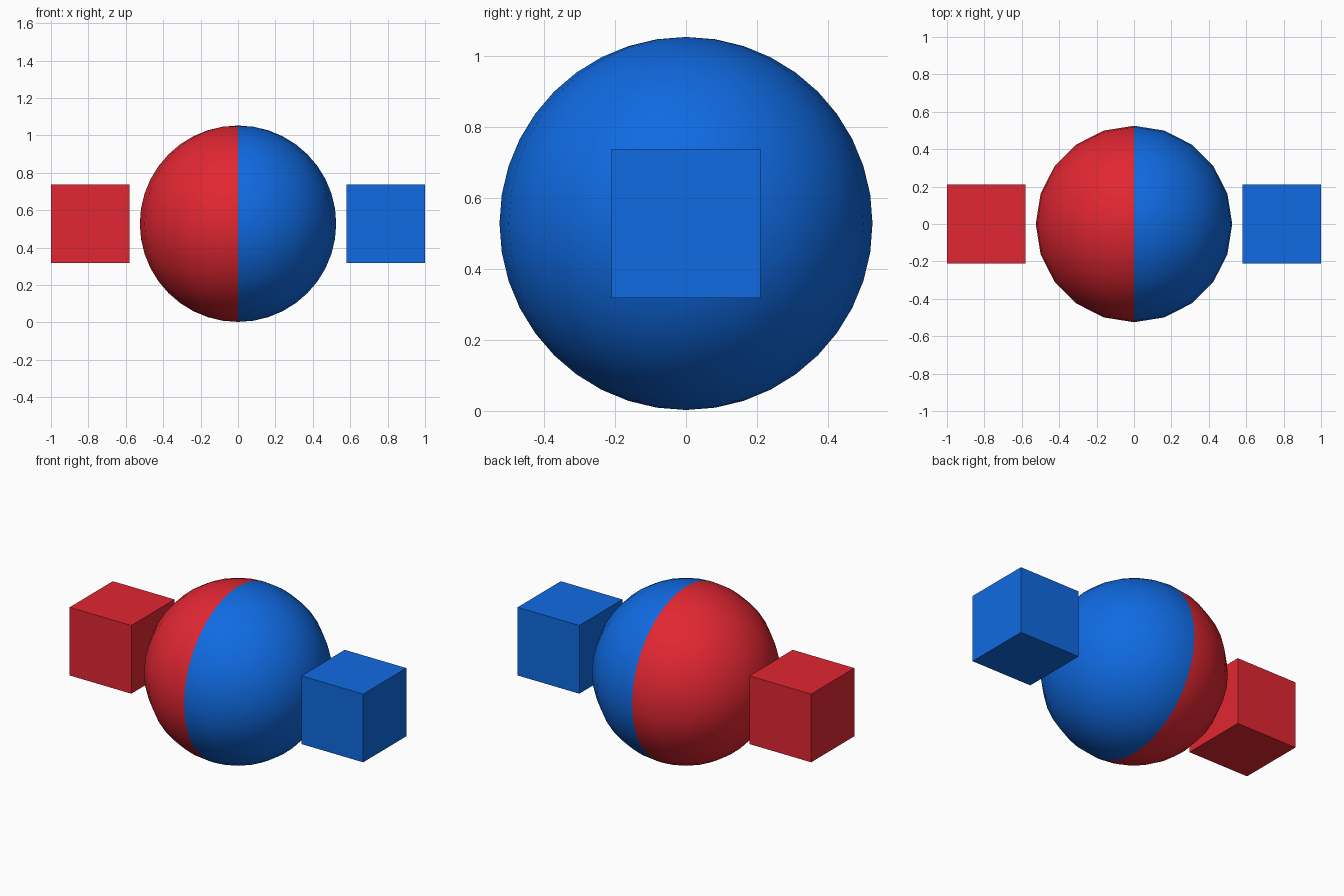
import bpy

if "Cube" in bpy.data.objects:
    bpy.data.objects.remove(bpy.data.objects["Cube"])

CENTRE_Z = 0.528
RADIUS = 0.525
CUBE = 0.42


def material(name, rgb):
    m = bpy.data.materials.new(name)
    m.diffuse_color = (*rgb, 1.0)
    m.use_nodes = True
    m.node_tree.nodes["Principled BSDF"].inputs["Base Color"].default_value = m.diffuse_color
    return m


red = material("red", (0.76, 0.02, 0.032))
blue = material("blue", (0.005, 0.145, 0.76))

# Ball: left half red, right half blue
bpy.ops.mesh.primitive_uv_sphere_add(segments=20, ring_count=20, radius=RADIUS,
                                     location=(0, 0, CENTRE_Z))
ball = bpy.context.object
ball.name = "two_colour_ball"
ball.data.materials.append(red)
ball.data.materials.append(blue)
for face in ball.data.polygons:
    face.material_index = 1 if face.center.x > 0 else 0
bpy.ops.object.shade_smooth()

# Floating cubes on either side
for side, name, mat in ((-1, "left_cube", red), (1, "right_cube", blue)):
    bpy.ops.mesh.primitive_cube_add(size=CUBE,
                                    location=(side * (1 - CUBE / 2), 0, CENTRE_Z))
    cube = bpy.context.object
    cube.name = name
    cube.data.materials.append(mat)
